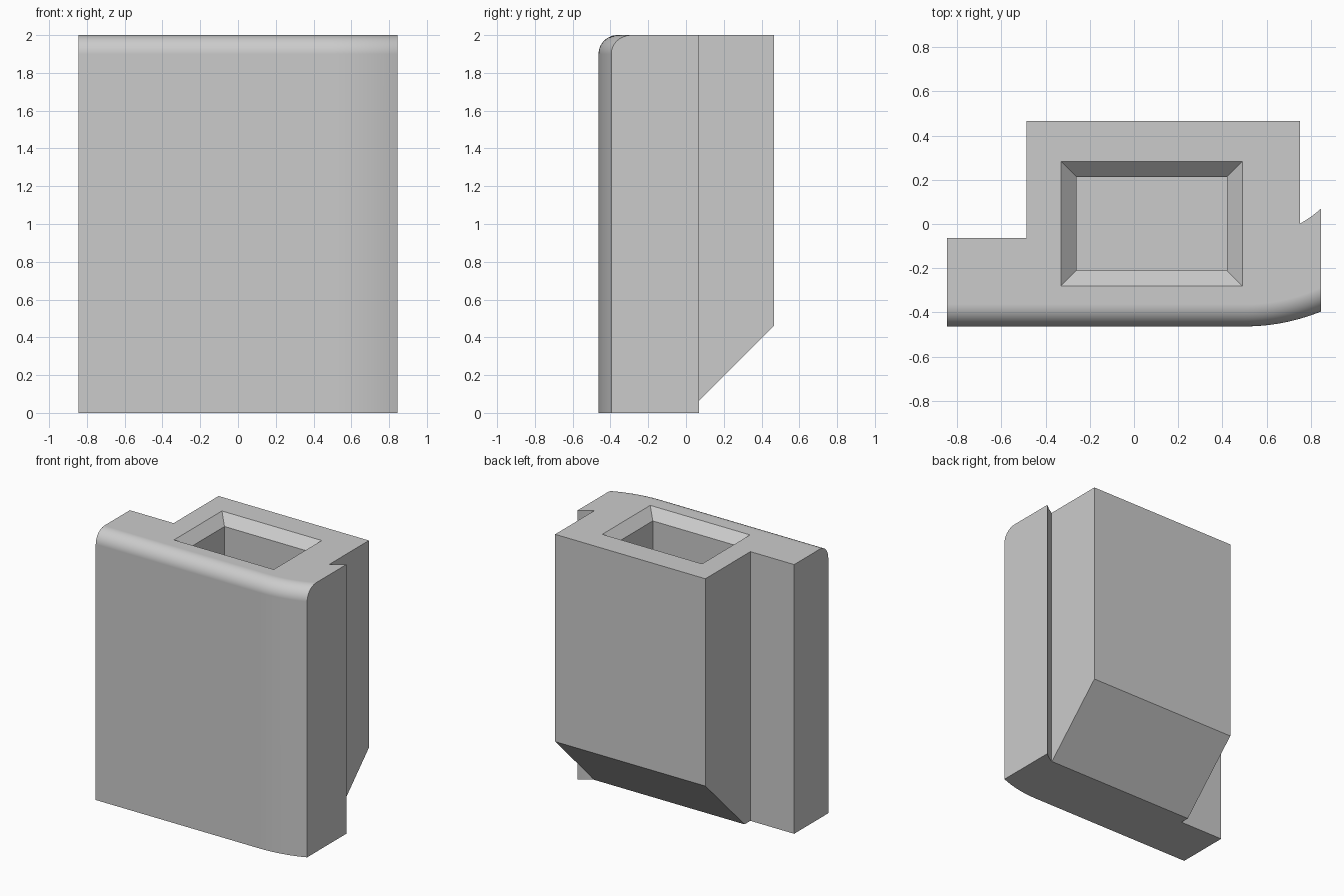
import bpy
import bmesh
from math import sin, cos, pi, sqrt, radians

default = bpy.data.objects.get("Cube")
if default:
    bpy.data.objects.remove(default, do_unlink=True)

# Single plain grey
grey = bpy.data.materials.new("light grey")
grey.use_nodes = True
colour = (0.6, 0.6, 0.6, 1)
grey.diffuse_color = colour
grey.node_tree.nodes["Principled BSDF"].inputs["Base Color"].default_value = colour

HALF_W, FRONT, THICK, HEIGHT = 0.845, -0.463, 0.4, 2.0
BEND_X, BEND_R, FILLET = 0.5, 0.917, 0.1


def loft(name, sections):
    """Join equal rings of points into a closed solid with end caps."""
    bm = bmesh.new()
    rings = [[bm.verts.new(p) for p in ring] for ring in sections]
    for a, b in zip(rings, rings[1:]):
        for i in range(len(a)):
            j = (i + 1) % len(a)
            bm.faces.new((a[i], a[j], b[j], b[i]))
    bm.faces.new(rings[0])
    bm.faces.new(rings[-1])
    bmesh.ops.recalc_face_normals(bm, faces=bm.faces)
    mesh = bpy.data.meshes.new(name)
    bm.to_mesh(mesh)
    bm.free()
    mesh.materials.append(grey)
    obj = bpy.data.objects.new(name, mesh)
    bpy.context.scene.collection.objects.link(obj)
    return obj


def panel_y(x, depth):
    """Depth in the panel, bent backwards along concentric arcs."""
    dx = max(0, x - BEND_X)
    r = BEND_R - depth
    return FRONT + depth + r - sqrt(r * r - dx * dx)


def rectangle(x0, x1, y0, y1, z):
    return [(x0, y0, z), (x1, y0, z), (x1, y1, z), (x0, y1, z)]


def combine(target, other, operation):
    mod = target.modifiers.new(operation, 'BOOLEAN')
    mod.operation = operation
    mod.solver = 'EXACT'
    mod.object = other
    bpy.context.view_layer.objects.active = target
    bpy.ops.object.modifier_apply(modifier=mod.name)
    bpy.data.objects.remove(other, do_unlink=True)


# Front panel: rounded top front edge, right end curving back
profile = [(THICK, 0), (0, 0)]
for i in range(13):
    a = pi / 2 * i / 12
    profile.append((FILLET * (1 - cos(a)), HEIGHT - FILLET * (1 - sin(a))))
profile.append((THICK, HEIGHT))
stations = [-HALF_W] + [BEND_X + (HALF_W - BEND_X) * i / 16 for i in range(17)]
holder = loft("socket_holder", [[(x, panel_y(x, d), z) for d, z in profile]
                                for x in stations])

# Rear block with a sloping underside
side = [(-0.15, 0), (0.005, 0), (0.465, 0.46), (0.465, HEIGHT), (-0.15, HEIGHT)]
block = loft("rear_block", [[(x, y, z) for y, z in side] for x in (-0.485, 0.75)])
combine(holder, block, 'UNION')

# Rectangular socket with a bevelled mouth
socket = loft("socket_cutter", [
    rectangle(-0.26, 0.42, -0.21, 0.213, 1.0),
    rectangle(-0.26, 0.42, -0.21, 0.213, HEIGHT - 0.07),
    rectangle(-0.33, 0.49, -0.28, 0.283, HEIGHT),
    rectangle(-0.33, 0.49, -0.28, 0.283, HEIGHT + 0.1)])
combine(holder, socket, 'DIFFERENCE')

# Smooth curves, crisp corners
bpy.ops.object.select_all(action='DESELECT')
holder.select_set(True)
bpy.context.view_layer.objects.active = holder
bpy.ops.object.shade_smooth_by_angle(angle=radians(30))
weighted = holder.modifiers.new("weighted normals", 'WEIGHTED_NORMAL')
weighted.keep_sharp = True
